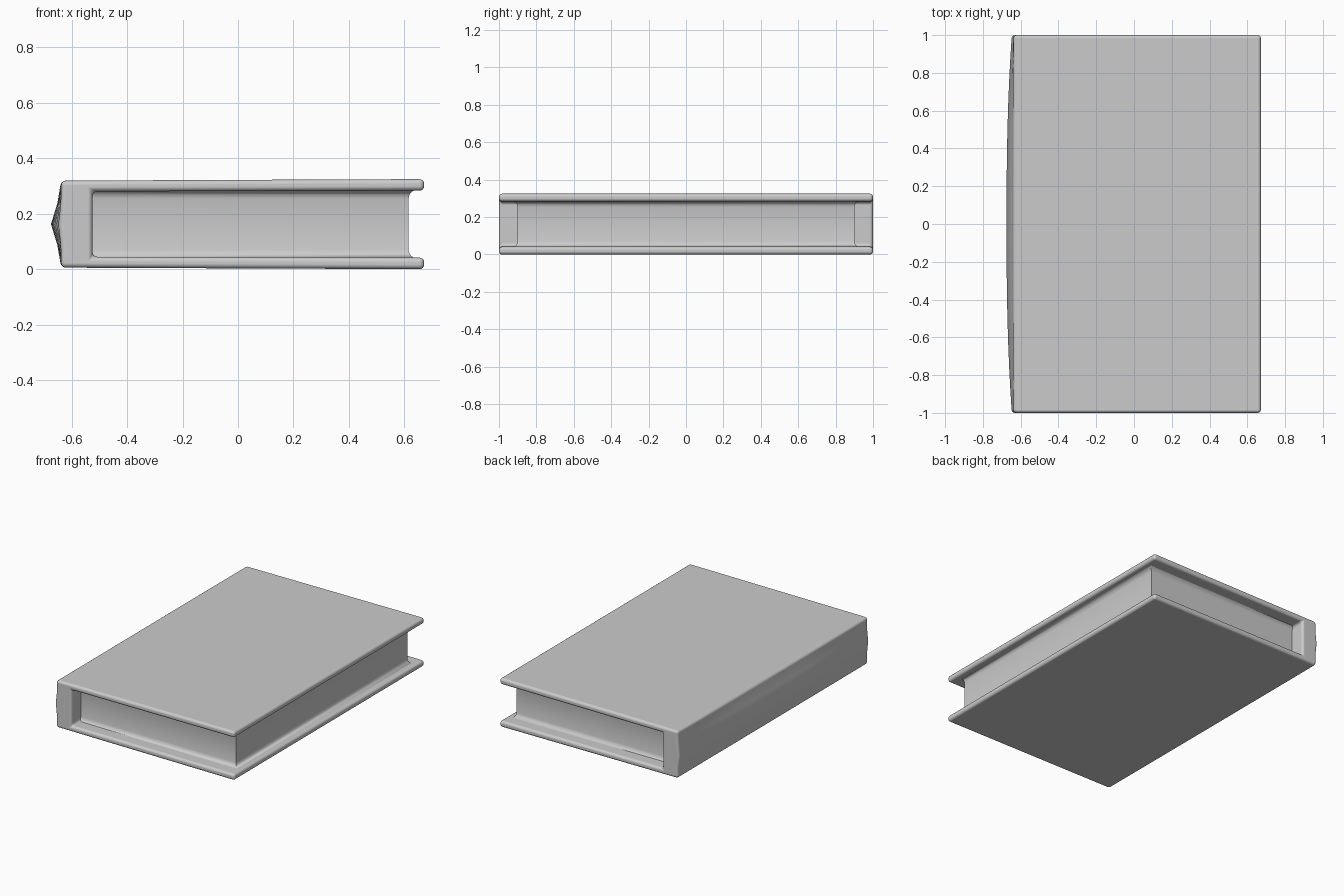
import bpy, bmesh, math

cube = bpy.data.objects.get("Cube")
if cube:
    bpy.data.objects.remove(cube, do_unlink=True)

grey = bpy.data.materials.new("plain grey")
grey.use_nodes = True
colour = (0.6, 0.6, 0.6, 1)
grey.diffuse_color = colour
grey.node_tree.nodes["Principled BSDF"].inputs["Base Color"].default_value = colour

HEIGHT = 0.325
MID = HEIGHT / 2


def loft(name, rings, bevel, segments):
    """Skin a list of equal closed rings, cap both ends and round the edges."""
    bm = bmesh.new()
    loops = [[bm.verts.new(p) for p in ring] for ring in rings]
    for a, b in zip(loops, loops[1:]):
        for i in range(len(a)):
            j = (i + 1) % len(a)
            bm.faces.new((a[i], a[j], b[j], b[i]))
    bm.faces.new(loops[0])
    bm.faces.new(loops[-1])
    bmesh.ops.recalc_face_normals(bm, faces=bm.faces)
    mesh = bpy.data.meshes.new(name)
    bm.to_mesh(mesh)
    bm.free()
    obj = bpy.data.objects.new(name, mesh)
    bpy.context.collection.objects.link(obj)
    mesh.materials.append(grey)
    bpy.ops.object.select_all(action='DESELECT')
    obj.select_set(True)
    bpy.context.view_layer.objects.active = obj
    if bevel:
        mod = obj.modifiers.new("rounded edges", 'BEVEL')
        mod.width = bevel
        mod.segments = segments
        mod.limit_method = 'ANGLE'
        mod.angle_limit = math.radians(40)
        mod.harden_normals = True
    bpy.ops.object.shade_smooth_by_angle(angle=math.radians(50))
    return obj


def cover_ring(y):
    """C-shaped section of boards and spine; the spine bows out at mid length."""
    bow = 0.01 + 0.028 * (1 - abs(y) ** 2.5)
    half = [(-0.635 - bow * 0.45, 0.075), (-0.638, 0.157), (0.672, MID),
            (0.672, 0.121), (-0.525, 0.118)]
    upper = [(x, MID + h) for x, h in half]
    lower = [(x, MID - h) for x, h in reversed(half)]
    return [(x, y, z) for x, z in [(-0.637 - bow, MID)] + upper + lower]


# Boards and spine
steps = 16
loft("cover", [cover_ring(-1 + 2 * i / steps) for i in range(steps + 1)], 0.017, 4)


def page_ring(z, flare):
    x0, x1, y = -0.56, 0.615 + flare, 0.9 + flare
    return [(x0, -y, z), (x1, -y, z), (x1, y, z), (x0, y, z)]


# Page block, flaring gently where it meets the boards
flares = [(0.038, 0.025), (0.046, 0.012), (0.056, 0.004), (0.07, 0)]
levels = flares + [(HEIGHT - z, f) for z, f in reversed(flares)]
loft("pages", [page_ring(z, f) for z, f in levels], 0, 1)
